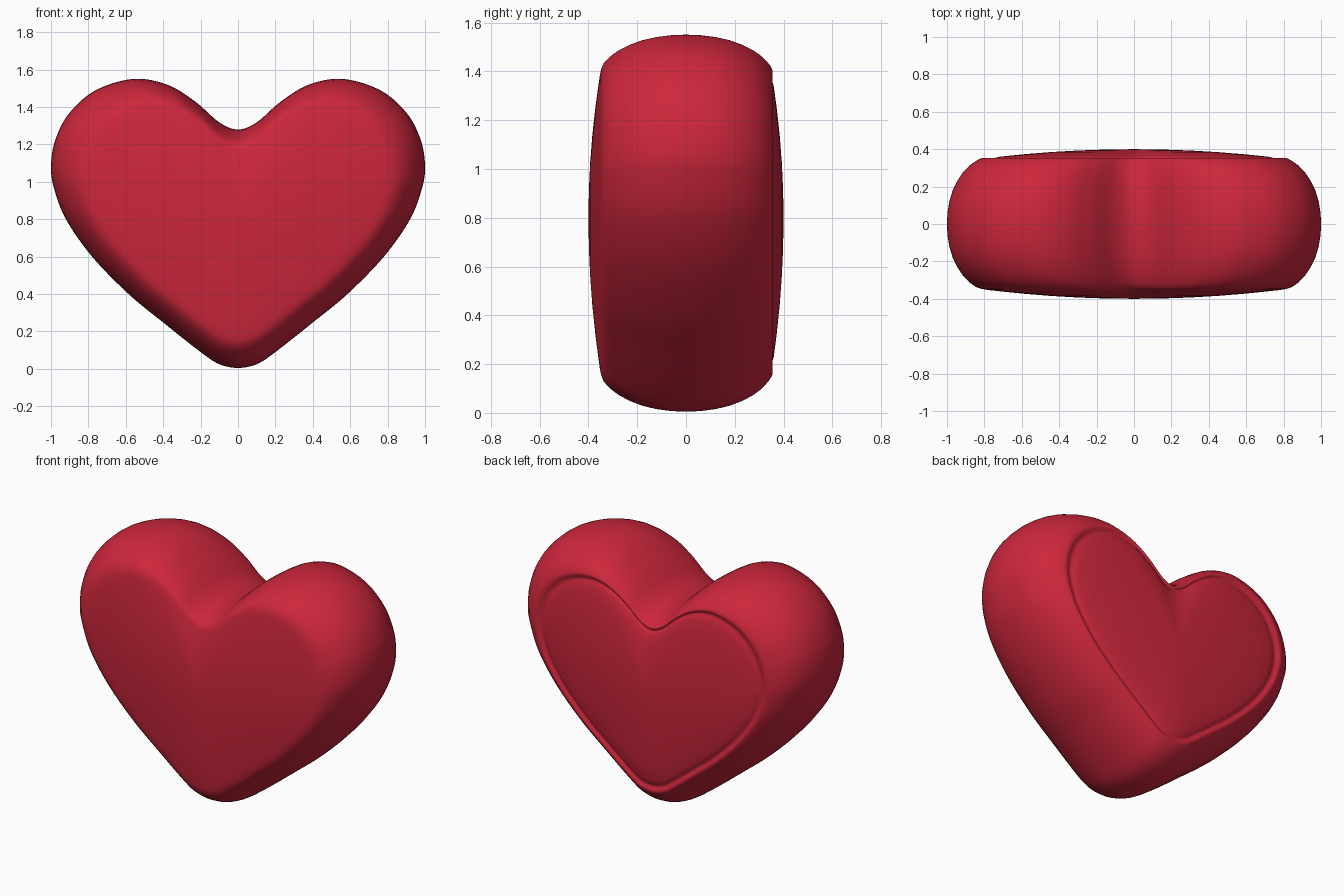
import bpy
import bmesh
from mathutils import Vector

if "Cube" in bpy.data.objects:
    bpy.data.objects.remove(bpy.data.objects["Cube"])

CENTRE = Vector((0, 0.8))
STEPS = 8

# Right half of the heart outline (x, z), from bottom tip to the cleft
half = [(0, 0.005), (0.1, 0.025), (0.2, 0.09), (0.4, 0.248), (0.585, 0.4),
        (0.78, 0.6), (0.92, 0.8), (0.985, 0.97), (1.0, 1.09), (0.975, 1.23),
        (0.9, 1.37), (0.76, 1.49), (0.56, 1.55), (0.38, 1.52),
        (0.23, 1.43), (0.1, 1.318), (0, 1.28)]
ctrl = [Vector(p) for p in half + [(-x, z) for x, z in half[-2:0:-1]]]


def smooth_loop(pts, steps):
    """Closed Catmull-Rom curve through the points."""
    out = []
    n = len(pts)
    for i in range(n):
        a, b, c, d = (pts[(i + k) % n] for k in (-1, 0, 1, 2))
        for j in range(steps):
            t = j / steps
            out.append(0.5 * (2 * b + (c - a) * t
                              + (2 * a - 5 * b + 4 * c - d) * t * t
                              + (3 * b - a - 3 * c + d) * t ** 3))
    return out


def dome(s):
    return 0.4 - 0.05 * (s / 0.8) ** 2


# Cross-section as (outline scale, depth): rounded side, then domed faces
side = [(0.997, 0.06), (0.987, 0.12), (0.97, 0.178), (0.945, 0.23),
        (0.915, 0.275), (0.88, 0.312), (0.845, 0.337)]
inner = [(s, dome(s)) for s in (0.72, 0.6, 0.45, 0.3, 0.15)]
front_edge = [(0.815, 0.347), (0.78, 0.353)]
# The back panel sits in a shallow rounded step
back_edge = [(0.825, 0.348), (0.81, 0.354), (0.798, 0.353), (0.785, 0.347),
             (0.772, 0.343), (0.76, 0.346), (0.745, 0.353)]
front = [(s, -y) for s, y in side + front_edge + inner]
back = side + back_edge + inner
section = front[::-1] + [(1.0, 0.0)] + back

# Loft the scaled outlines from front to back
outline = smooth_loop(ctrl, STEPS)
bm = bmesh.new()
rings = []
for s, y in section:
    ring = []
    for p in outline:
        q = CENTRE + (p - CENTRE) * s
        ring.append(bm.verts.new((q.x, y, q.y)))
    rings.append(ring)
n = len(outline)
for r0, r1 in zip(rings, rings[1:]):
    for i in range(n):
        k = (i + 1) % n
        bm.faces.new((r0[i], r0[k], r1[k], r1[i]))
for ring, y in ((rings[0], -0.4), (rings[-1], 0.4)):
    tip = bm.verts.new((CENTRE.x, y, CENTRE.y))
    for i in range(n):
        bm.faces.new((ring[i], ring[(i + 1) % n], tip))
bmesh.ops.recalc_face_normals(bm, faces=bm.faces)
for f in bm.faces:
    f.smooth = True

mesh = bpy.data.meshes.new("heart")
bm.to_mesh(mesh)
bm.free()
red = bpy.data.materials.new("heart red")
red.diffuse_color = (0.61, 0.02, 0.045, 1)
red.use_nodes = True
red.node_tree.nodes["Principled BSDF"].inputs["Base Color"].default_value = red.diffuse_color
mesh.materials.append(red)
heart = bpy.data.objects.new("heart", mesh)
bpy.context.collection.objects.link(heart)
